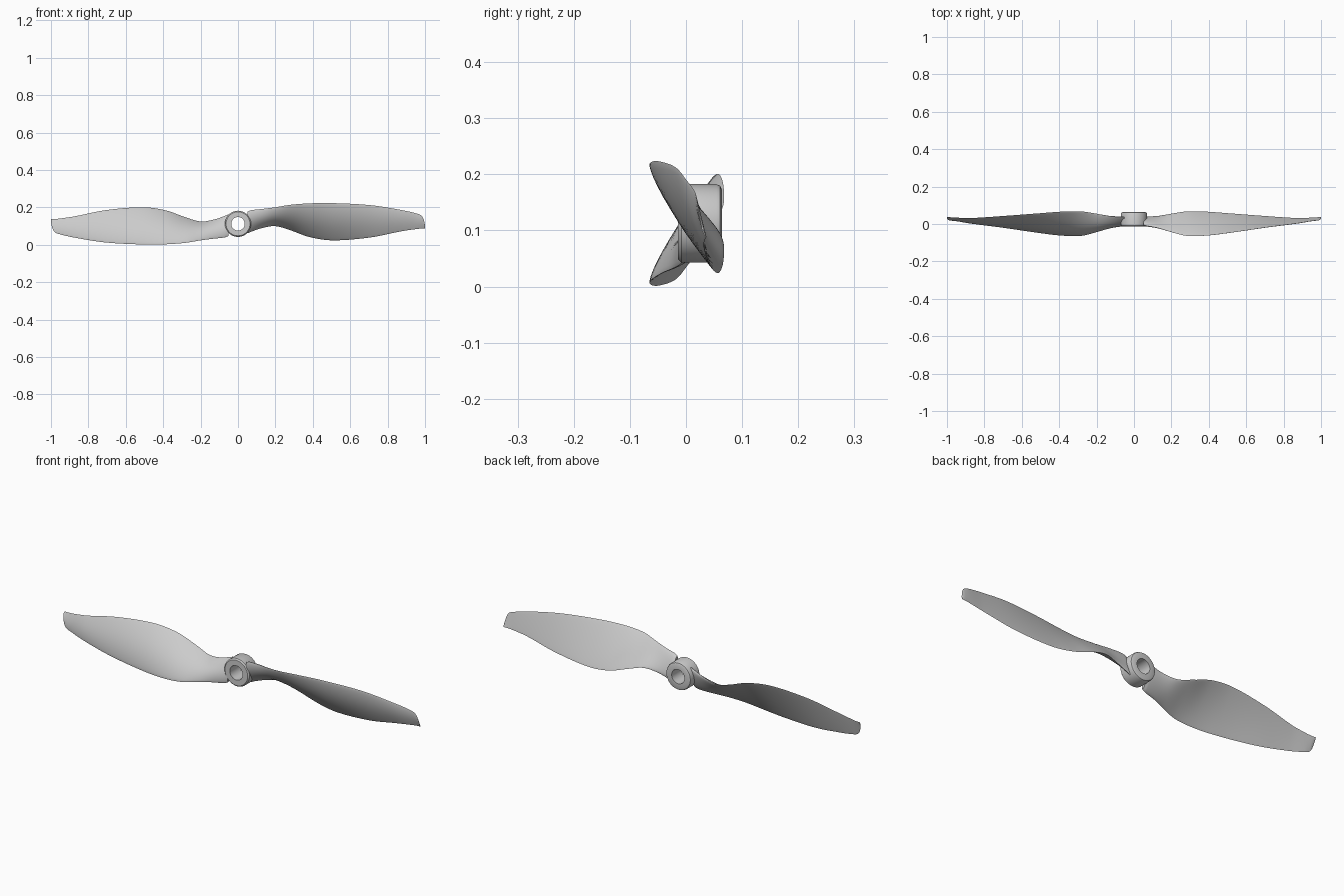
import bpy, bmesh, math
from mathutils import Matrix, Vector

if "Cube" in bpy.data.objects:
    bpy.data.objects.remove(bpy.data.objects["Cube"])

ZC = 0.1125  # height of the hub axis

# x, leading edge (y, z), trailing edge (y, z), suction bulge, pressure bulge
STATIONS = [
    (0.052, -0.006, 0.178, 0.034, 0.062, 0.016, 0.014),
    (0.07, -0.010, 0.185, 0.036, 0.070, 0.018, 0.014),
    (0.13, -0.022, 0.192, 0.042, 0.090, 0.020, 0.009),
    (0.20, -0.043, 0.201, 0.055, 0.100, 0.021, 0.004),
    (0.28, -0.063, 0.214, 0.067, 0.078, 0.021, 0.001),
    (0.385, -0.062, 0.222, 0.066, 0.041, 0.021, 0.000),
    (0.51, -0.047, 0.223, 0.057, 0.024, 0.020, 0.000),
    (0.71, -0.018, 0.212, 0.042, 0.040, 0.014, 0.000),
    (0.87, 0.003, 0.187, 0.032, 0.072, 0.009, 0.000),
    (0.95, 0.016, 0.169, 0.034, 0.084, 0.006, 0.000),
    (0.98, 0.019, 0.157, 0.036, 0.087, 0.005, 0.000),
    (0.993, 0.022, 0.135, 0.037, 0.087, 0.003, 0.000),
    (1.0, 0.028, 0.105, 0.037, 0.087, 0.002, 0.000),
]


def slope(i, k):
    a, b = STATIONS[max(i - 1, 0)], STATIONS[min(i + 1, len(STATIONS) - 1)]
    return (b[k] - a[k]) / (b[0] - a[0])


def stations(steps=6):
    """Smoothly interpolated blade stations."""
    out = []
    for i in range(len(STATIONS) - 1):
        a, b = STATIONS[i], STATIONS[i + 1]
        h = b[0] - a[0]
        for j in range(steps):
            t = j / steps
            row = [a[0] + h * t]
            for k in range(1, 7):
                row.append((2*t**3 - 3*t*t + 1) * a[k] + (t**3 - 2*t*t + t) * h * slope(i, k)
                           + (3*t*t - 2*t**3) * b[k] + (t**3 - t*t) * h * slope(i + 1, k))
            out.append(row)
    return out + [list(STATIONS[-1])]


def section(x, ly, lz, ty, tz, up, low, n=14):
    """Closed airfoil loop, convex towards the front."""
    lead, chord = Vector((x, ly, lz)), Vector((0, ty - ly, tz - lz))
    normal = Vector((0, chord.z, -chord.y)).normalized()
    pts = []
    for i in range(2 * n):
        a = math.pi * i / n
        s = (1 - math.cos(a)) / 2
        arch = math.sin(math.pi * s ** 0.85)
        edge = math.sin(a)
        if i <= n:
            h = up * arch * 0.8 + 0.2 * up * edge
        else:
            h = low * edge + 0.12 * up * edge
        pts.append(lead + chord * s + normal * h)
    return pts


def finish(bm, name, angle):
    bmesh.ops.recalc_face_normals(bm, faces=bm.faces)
    mesh = bpy.data.meshes.new(name)
    bm.to_mesh(mesh)
    bm.free()
    ob = bpy.data.objects.new(name, mesh)
    bpy.context.collection.objects.link(ob)
    bpy.ops.object.select_all(action='DESELECT')
    ob.select_set(True)
    bpy.context.view_layer.objects.active = ob
    bpy.ops.object.shade_smooth_by_angle(angle=math.radians(angle))
    return ob


def bridge(bm, a, b):
    for i in range(len(a)):
        j = (i + 1) % len(a)
        bm.faces.new((a[i], a[j], b[j], b[i]))


def blade(name, angle):
    bm = bmesh.new()
    loops = [[bm.verts.new(p) for p in section(*row)] for row in stations()]
    for a, b in zip(loops, loops[1:]):
        bridge(bm, a, b)
    bm.faces.new(loops[0])
    bm.faces.new(loops[-1])
    centre = Vector((0, 0, ZC))
    bmesh.ops.rotate(bm, cent=centre, matrix=Matrix.Rotation(angle, 3, 'Y'), verts=bm.verts)
    return finish(bm, name, 45)


# Two blades, half a turn apart
blade("right_blade", 0)
blade("left_blade", math.pi)

# Hub: chamfered ring with a through hole, profile as (radius, y)
profile = [(0.036, -0.014), (0.064, -0.014), (0.070, -0.008), (0.070, 0.054),
           (0.067, 0.061), (0.060, 0.064), (0.036, 0.064)]
bm = bmesh.new()
N = 64
rings = [[bm.verts.new((r * math.cos(2 * math.pi * i / N), y, ZC + r * math.sin(2 * math.pi * i / N)))
          for i in range(N)] for r, y in profile]
for k in range(len(rings)):
    bridge(bm, rings[k], rings[(k + 1) % len(rings)])
finish(bm, "hub", 35)
